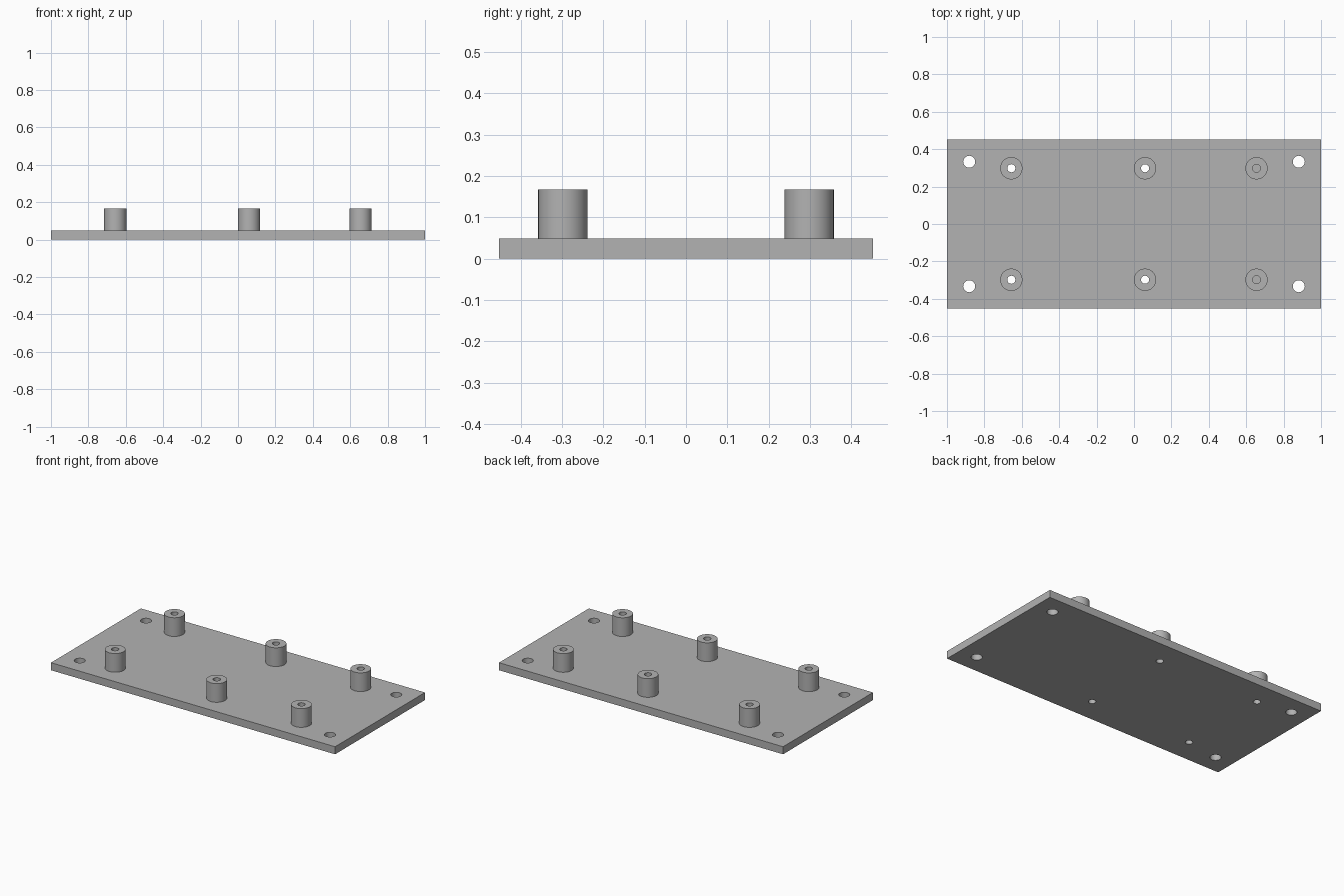
import bpy
import bmesh
import math
from mathutils import Vector

cube = bpy.data.objects.get("Cube")
if cube:
    bpy.data.objects.remove(cube, do_unlink=True)

# Main dimensions
HALF_X, HALF_Y, THICK, TOP = 1.0, 0.452, 0.048, 0.167
POST_R, BORE_R, HOLE_R = 0.0595, 0.0215, 0.032
POST_X = {"left": 0.655, "middle": 0.059, "right": -0.656}
POST_Y = {"front": -0.298, "back": 0.298}
SIDES = 48

grey = bpy.data.materials.new("plain_grey")
grey.use_nodes = True
grey.diffuse_color = (0.448, 0.448, 0.448, 1)
bsdf = next(n for n in grey.node_tree.nodes if n.type == "BSDF_PRINCIPLED")
bsdf.inputs["Base Color"].default_value = grey.diffuse_color


def smooth(obj):
    bpy.ops.object.select_all(action="DESELECT")
    obj.select_set(True)
    bpy.context.view_layer.objects.active = obj
    bpy.ops.object.shade_smooth_by_angle(angle=math.radians(30))


def finish(bm, name):
    bmesh.ops.recalc_face_normals(bm, faces=bm.faces)
    mesh = bpy.data.meshes.new(name)
    bm.to_mesh(mesh)
    bm.free()
    mesh.materials.append(grey)
    obj = bpy.data.objects.new(name, mesh)
    bpy.context.collection.objects.link(obj)
    return obj


def hollow_post(name, x, y):
    """Spin a rectangular wall section into a bored standoff."""
    bm = bmesh.new()
    section = [(BORE_R, THICK), (POST_R, THICK), (POST_R, TOP), (BORE_R, TOP)]
    verts = [bm.verts.new((r, 0, z)) for r, z in section]
    edges = [bm.edges.new((verts[i], verts[i - 1])) for i in range(len(verts))]
    bmesh.ops.spin(bm, geom=verts + edges, cent=(0, 0, 0), axis=(0, 0, 1),
                   angle=math.tau, steps=SIDES, use_merge=True)
    bmesh.ops.remove_doubles(bm, verts=bm.verts, dist=0.0001)
    obj = finish(bm, name)
    obj.location = (x, y, 0)
    smooth(obj)


# Base plate
bm = bmesh.new()
bmesh.ops.create_cube(bm, size=1)
bmesh.ops.scale(bm, vec=(2 * HALF_X, 2 * HALF_Y, THICK), verts=bm.verts)
bmesh.ops.translate(bm, vec=(0, 0, THICK / 2), verts=bm.verts)
plate = finish(bm, "base_plate")

# Corner holes, and bores continuing through under the middle and right posts
holes = [(sx * 0.881, sy * 0.333, HOLE_R) for sx in (-1, 1) for sy in (-1, 1)]
holes += [(POST_X[k], y, BORE_R) for k in ("middle", "right") for y in POST_Y.values()]
bm = bmesh.new()
for x, y, r in holes:
    made = bmesh.ops.create_cone(bm, cap_ends=True, segments=SIDES,
                                 radius1=r, radius2=r, depth=THICK * 3)
    bmesh.ops.translate(bm, vec=Vector((x, y, THICK / 2)), verts=made["verts"])
cutter = finish(bm, "hole_cutter")
cutter.hide_render = True

cut = plate.modifiers.new("holes", "BOOLEAN")
cut.operation = "DIFFERENCE"
cut.solver = "EXACT"
cut.object = cutter
bpy.context.view_layer.objects.active = plate
bpy.ops.object.modifier_apply(modifier=cut.name)
bpy.data.objects.remove(cutter, do_unlink=True)
smooth(plate)

# Six standoffs
for row, y in POST_Y.items():
    for column, x in POST_X.items():
        hollow_post(f"{row}_{column}_post", x, y)
